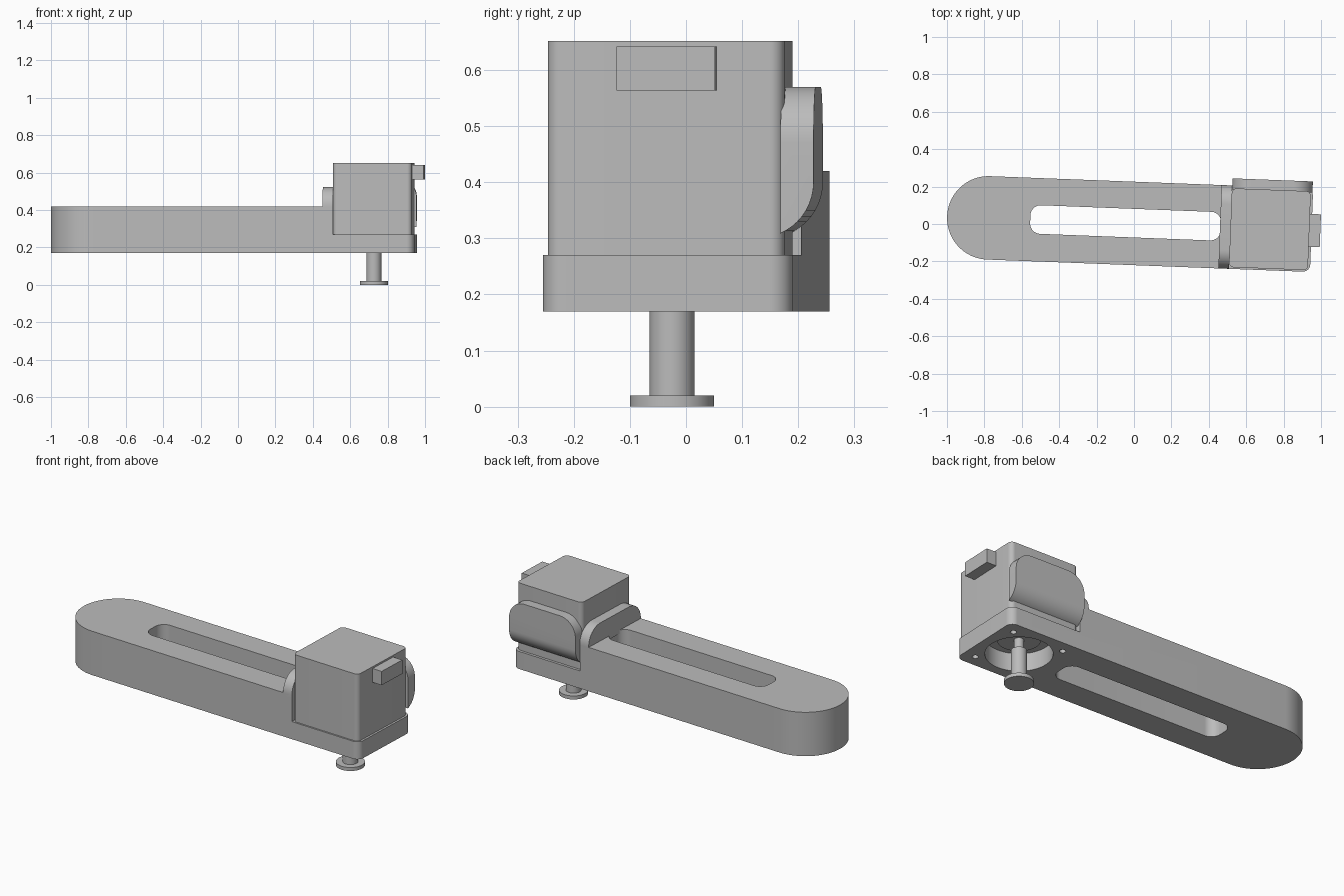
import bpy, bmesh, math
from mathutils import Matrix

cube = bpy.data.objects.get("Cube")
if cube:
    bpy.data.objects.remove(cube, do_unlink=True)

TURN = math.radians(-2.2)   # the whole assembly sits slightly turned
MID = 0.003                 # centre line of the arm

grey = bpy.data.materials.new("light grey")
grey.use_nodes = True
grey.diffuse_color = (0.5, 0.5, 0.5, 1)
grey.node_tree.nodes["Principled BSDF"].inputs["Base Color"].default_value = (0.5, 0.5, 0.5, 1)


def outline(u0, u1, v0, v1, radii, steps=12):
    """Rectangle with one radius per corner, from low-low anticlockwise."""
    corners = [(u0, v0, 1, 1), (u1, v0, -1, 1), (u1, v1, -1, -1), (u0, v1, 1, -1)]
    pts = []
    for i, ((u, v, su, sv), r) in enumerate(zip(corners, radii)):
        if r == 0:
            pts.append((u, v))
            continue
        for k in range(steps + 1):
            a = math.pi + (i + k / steps) * math.pi / 2
            pts.append((u + su * r + r * math.cos(a), v + sv * r + r * math.sin(a)))
    return pts


def prism(name, pts, lo, hi, axis="z"):
    """Extrude a flat outline along an axis."""
    place = {"z": lambda u, v, w: (u, v, w),
             "y": lambda u, v, w: (u, w, v),
             "x": lambda u, v, w: (w, u, v)}[axis]
    bm = bmesh.new()
    face = bm.faces.new([bm.verts.new(place(u, v, lo)) for u, v in pts])
    new = bmesh.ops.extrude_face_region(bm, geom=[face])["geom"]
    delta = place(0, 0, hi - lo)
    bmesh.ops.translate(bm, vec=delta, verts=[g for g in new if isinstance(g, bmesh.types.BMVert)])
    bmesh.ops.remove_doubles(bm, verts=bm.verts, dist=1e-5)
    bmesh.ops.recalc_face_normals(bm, faces=bm.faces)
    return finish(name, bm)


def cylinder(name, x, y, r, lo, hi, sides=48):
    bm = bmesh.new()
    bmesh.ops.create_cone(bm, cap_ends=True, segments=sides, radius1=r, radius2=r, depth=hi - lo,
                          matrix=Matrix.Translation((x, y, (lo + hi) / 2)))
    return finish(name, bm)


def finish(name, bm):
    mesh = bpy.data.meshes.new(name)
    bm.to_mesh(mesh)
    bm.free()
    mesh.materials.append(grey)
    ob = bpy.data.objects.new(name, mesh)
    ob.rotation_euler.z = TURN
    bpy.context.collection.objects.link(ob)
    return ob


def combine(target, tool, operation):
    """Apply a boolean and drop the tool."""
    mod = target.modifiers.new("shape", "BOOLEAN")
    mod.operation, mod.object, mod.solver = operation, tool, "EXACT"
    bpy.context.view_layer.objects.active = target
    bpy.ops.object.modifier_apply(modifier=mod.name)
    bpy.data.objects.remove(tool, do_unlink=True)


# Long arm with a round end, stepped down to a thin motor mount
HALF = 0.223
arm = prism("arm", outline(-1, 0.95, MID - HALF, MID + HALF, (HALF - 0.001, 0.04, 0.04, HALF - 0.001), 20), 0.17, 0.42)
combine(arm, prism("step_cutter", outline(0.516, 1.2, -0.5, 0.5, (0,) * 4), 0.27, 0.6), "DIFFERENCE")
combine(arm, prism("slot_cutter", outline(-0.555, 0.465, -0.072, 0.081, (0.055,) * 4), 0.1, 0.6), "DIFFERENCE")

# Motor recess and screw holes under the mount
MX = 0.727
combine(arm, cylinder("recess_cutter", MX, MID, 0.17, 0.1, 0.35, 64), "DIFFERENCE")
for sx in (-1, 1):
    for sy in (-1, 1):
        combine(arm, cylinder("screw_cutter", MX + sx * 0.155, MID + sy * 0.155, 0.016, 0.1, 0.35, 20), "DIFFERENCE")

# Motor housing, pilot ring, shaft, pulley and connector
prism("motor_housing", outline(0.516, 0.938, -0.211, 0.211, (0.025,) * 4), 0.27, 0.652)
cylinder("pilot_ring", MX, MID, 0.11, 0.25, 0.275)
cylinder("motor_shaft", MX, MID, 0.025, 0.15, 0.26, 32)
cylinder("pulley", MX, MID, 0.04, 0.015, 0.19)
cylinder("pulley_flange", MX, MID, 0.075, 0, 0.02)
prism("connector", outline(0.93, 0.997, -0.086, 0.09, (0,) * 4), 0.563, 0.642)

# Upright plate between arm and motor, with rounded top corners
prism("end_plate", outline(MID - HALF, MID + HALF, 0.4, 0.523, (0, 0, 0.1, 0.1)), 0.46, 0.517, "x")

# Rear plate with rounded top corners and a curved underside
rear = prism("rear_plate", outline(0.517, 0.947, 0.25, 0.57, (0, 0, 0.1, 0.1)), 0.205, 0.264, "y")
combine(rear, prism("underside_shape", outline(0.1, 0.264, 0.3, 0.7, (0, 0.1, 0, 0)), 0.4, 1.1, "x"), "INTERSECT")

# Smooth curved walls, keep hard edges
bpy.ops.object.select_all(action="DESELECT")
for ob in bpy.context.scene.objects:
    if ob.type == "MESH" and grey.name in ob.data.materials:
        ob.select_set(True)
        bpy.context.view_layer.objects.active = ob
bpy.ops.object.shade_smooth_by_angle(angle=math.radians(30))
